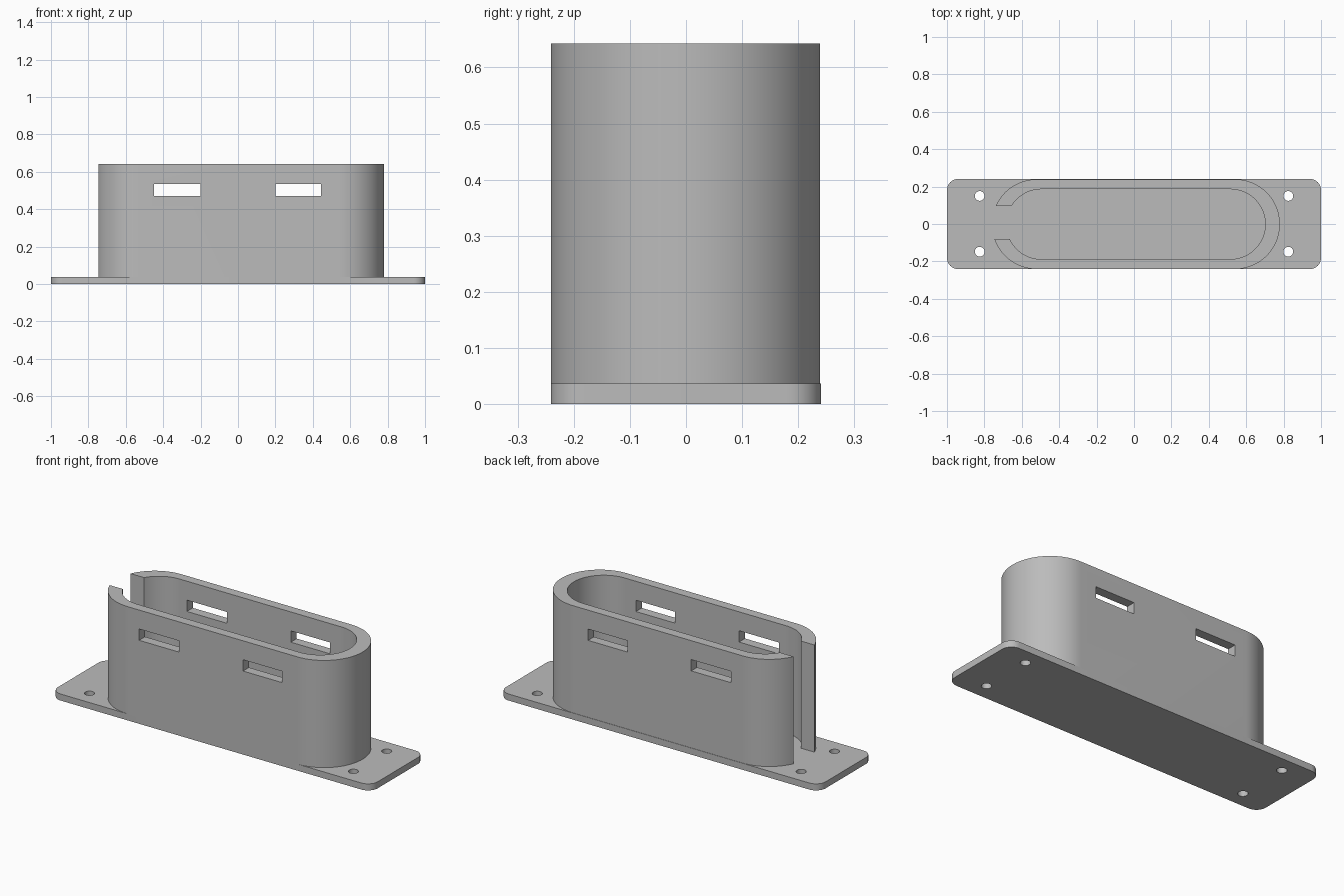
import bpy, bmesh, math

cube = bpy.data.objects.get("Cube")
if cube:
    bpy.data.objects.remove(cube, do_unlink=True)

PLATE_TOP, WALL_TOP = 0.037, 0.643
Y_MID = -0.001

grey = bpy.data.materials.new("plain grey")
grey.use_nodes = True
colour = (0.5, 0.5, 0.5, 1)
grey.diffuse_color = colour
grey.node_tree.nodes["Principled BSDF"].inputs["Base Color"].default_value = colour


def arc(cx, cy, r, start, end, steps):
    return [(cx + r * math.cos(start + (end - start) * i / steps),
             cy + r * math.sin(start + (end - start) * i / steps))
            for i in range(steps + 1)]


def prism(name, outline, z0, z1):
    """Extrude a flat outline between two heights."""
    bm = bmesh.new()
    face = bm.faces.new([bm.verts.new((x, y, z0)) for x, y in outline])
    top = bmesh.ops.extrude_face_region(bm, geom=[face])["geom"]
    bmesh.ops.translate(bm, vec=(0, 0, z1 - z0),
                        verts=[v for v in top if isinstance(v, bmesh.types.BMVert)])
    bmesh.ops.recalc_face_normals(bm, faces=bm.faces)
    mesh = bpy.data.meshes.new(name)
    bm.to_mesh(mesh)
    bm.free()
    mesh.materials.append(grey)
    obj = bpy.data.objects.new(name, mesh)
    bpy.context.collection.objects.link(obj)
    return obj


def cut(obj, cutters):
    """Subtract each cutter, apply, then shade smooth with sharp edges."""
    bpy.ops.object.select_all(action='DESELECT')
    obj.select_set(True)
    bpy.context.view_layer.objects.active = obj
    for cutter in cutters:
        cutter.hide_render = True
        mod = obj.modifiers.new("cut", 'BOOLEAN')
        mod.operation = 'DIFFERENCE'
        mod.solver = 'EXACT'
        mod.object = cutter
        bpy.ops.object.modifier_apply(modifier=mod.name)
        bpy.data.objects.remove(cutter, do_unlink=True)
    bpy.ops.object.shade_smooth_by_angle(angle=math.radians(30))


def c_outline(left, right, r, gap_low, gap_high):
    """Stadium path, from the upper gap lip clockwise to the lower one."""
    high = math.pi - math.asin((gap_high - Y_MID) / r)
    low = -math.pi - math.asin((gap_low - Y_MID) / r)
    half = math.pi / 2
    return (arc(left, Y_MID, r, high, half, 20)
            + arc(right, Y_MID, r, half, -half, 48)
            + arc(left, Y_MID, r, -half, low, 20))


# Base plate with rounded corners and four screw holes
corner = 0.06
outline = []
for i, (sx, sy) in enumerate([(1, 1), (-1, 1), (-1, -1), (1, -1)]):
    outline += arc(sx * (1 - corner), sy * (0.241 - corner), corner,
                   i * math.pi / 2, (i + 1) * math.pi / 2, 10)
base_plate = prism("base_plate", outline, 0, PLATE_TOP)
cut(base_plate, [prism("screw_hole", arc(x, y, 0.026, 0, 2 * math.pi, 32)[:-1], -0.1, 0.1)
                 for x in (-0.825, 0.825) for y in (-0.148, 0.15)])

# Open-ended oval wall
outer = c_outline(-0.52, 0.54, 0.24, -0.08, 0.096)
inner = c_outline(-0.495, 0.515, 0.187, -0.08, 0.096)
holder_wall = prism("holder_wall", outer + inner[::-1], PLATE_TOP, WALL_TOP)

# Strap slots through both long sides
cut(holder_wall, [prism("strap_slot", [(a, -0.4), (b, -0.4), (b, 0.4), (a, 0.4)], 0.472, 0.536)
                  for a, b in ((-0.45, -0.2), (0.2, 0.445))])
